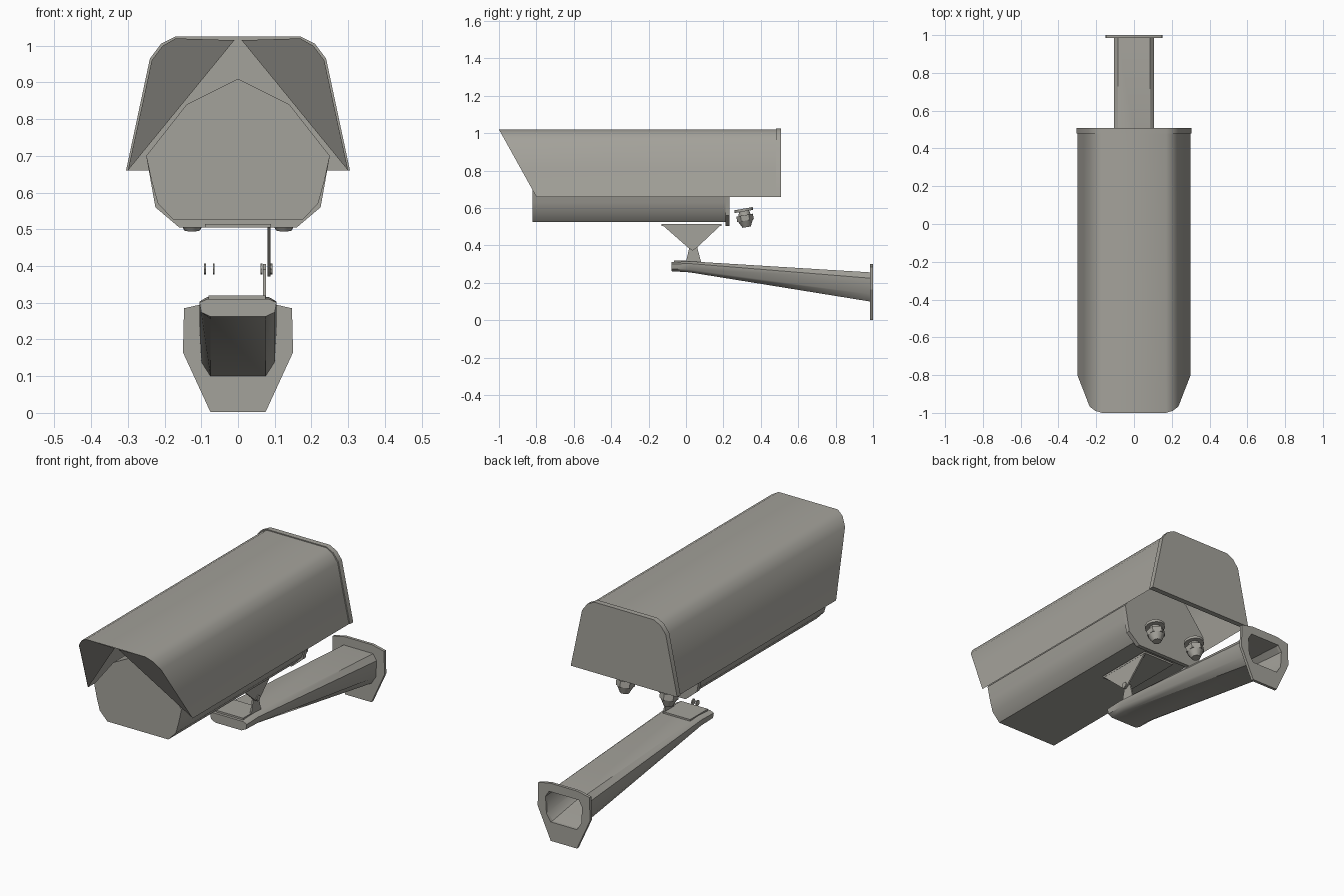
import bpy, bmesh, math
from mathutils import Matrix, Vector

if "Cube" in bpy.data.objects:
    bpy.data.objects.remove(bpy.data.objects["Cube"])

grey = bpy.data.materials.new("warm_grey")
grey.diffuse_color = (0.37, 0.36, 0.325, 1)
grey.use_nodes = True
grey.node_tree.nodes["Principled BSDF"].inputs["Base Color"].default_value = grey.diffuse_color


def finish(name, bm, smooth=30):
    bmesh.ops.recalc_face_normals(bm, faces=bm.faces)
    me = bpy.data.meshes.new(name)
    bm.to_mesh(me)
    bm.free()
    ob = bpy.data.objects.new(name, me)
    bpy.context.collection.objects.link(ob)
    me.materials.append(grey)
    if smooth:
        bpy.ops.object.select_all(action='DESELECT')
        ob.select_set(True)
        bpy.context.view_layer.objects.active = ob
        bpy.ops.object.shade_smooth_by_angle(angle=math.radians(smooth))
    return ob


def loft(name, loops, closed=True, caps=(True, True), smooth=30):
    """Skin a list of matching 3D point loops."""
    bm = bmesh.new()
    rings = [[bm.verts.new(p) for p in loop] for loop in loops]
    n = len(rings[0])
    for a, b in zip(rings, rings[1:]):
        for i in range(n if closed else n - 1):
            j = (i + 1) % n
            bm.faces.new((a[i], a[j], b[j], b[i]))
    for use, ring in zip(caps, (rings[0], rings[-1])):
        if use:
            bm.faces.new(ring)
    return finish(name, bm, smooth)


def mirror(half):
    """Half profile (x, z) from bottom to top, completed on the -x side."""
    return half + [(-x, z) for x, z in reversed(half) if x > 0]


def at_y(profile, y):
    return [(x, y, z) for x, z in profile]


def plate_x(name, x, t, outline):
    """Thin plate across x from a (y, z) outline."""
    return loft(name, [[(x + s * t / 2, y, z) for y, z in outline] for s in (-1, 1)], smooth=0)


def box(name, lo, hi):
    bm = bmesh.new()
    bmesh.ops.create_cube(bm, size=1)
    size = Vector(hi) - Vector(lo)
    mid = (Vector(hi) + Vector(lo)) / 2
    bmesh.ops.transform(bm, matrix=Matrix.Translation(mid) @ Matrix.Diagonal((*size, 1)), verts=bm.verts)
    return finish(name, bm, 0)


# Sunshield with slanted front edge
def slant(z):
    return -1 + 0.2 * (1.02 - z) / 0.36


hood = mirror([(0.30, 0.66), (0.265, 0.82), (0.235, 0.96), (0.205, 1.0), (0.17, 1.02)])
loft("sunshield", [[(x, slant(z), z) for x, z in hood], at_y(hood, 0.49)],
     closed=False, caps=(False, False), smooth=50)

# Webs that close the sunshield mouth down to a V opening
bm = bmesh.new()
for s in (-1, 1):
    pts = [(x * s, z) for x, z in hood[:5]] + [(0.01 * s, 1.015)]
    bm.faces.new([bm.verts.new((x, slant(z) + 0.002, z)) for x, z in pts])
finish("mouth_webs", bm, 0)

# Rear cap of the sunshield
rim = mirror([(0.305, 0.66), (0.24, 0.965), (0.21, 1.005), (0.17, 1.025)])
loft("rear_cap", [at_y(rim, 0.48), at_y(rim, 0.508)])

# Camera housing
body = mirror([(0.175, 0.525), (0.218, 0.57), (0.235, 0.63), (0.25, 0.70), (0.14, 0.84), (0, 0.91)])
loft("camera_housing", [at_y(body, -0.82), at_y(body, 0.21)])
end = mirror([(0.16, 0.505), (0.225, 0.56), (0.25, 0.70), (0.14, 0.84), (0, 0.91)])
loft("housing_end_plate", [at_y(end, 0.21), at_y(end, 0.232)])

# Cable glands: flange, nut and rounded tip stacked downward
for side, s in (("left", -1), ("right", 1)):
    bm = bmesh.new()
    for r1, r2, z1, z2, n in ((0.05, 0.05, 0.03, 0.045, 12), (0.032, 0.028, 0.01, 0.03, 12),
                              (0.045, 0.045, -0.02, 0.01, 6), (0.022, 0.04, -0.055, -0.02, 12)):
        bmesh.ops.create_cone(bm, cap_ends=True, segments=n, radius1=r1, radius2=r2, depth=z2 - z1,
                              matrix=Matrix.Translation((0, 0, (z1 + z2) / 2)))
    bmesh.ops.transform(bm, verts=bm.verts, matrix=Matrix.Translation((0.125 * s, 0.315, 0.552))
                        @ Matrix.Rotation(math.radians(10), 4, 'X'))
    finish(side + "_cable_gland", bm)

# Tilt bracket under the housing
box("bracket_top_plate", (-0.09, -0.13, 0.505), (0.09, 0.19, 0.515))
plate_x("bracket_upper_ear", 0.085, 0.008,
        [(-0.13, 0.512), (0.19, 0.512), (0.055, 0.385), (0.035, 0.372), (0.015, 0.385)])
plate_x("bracket_lower_ear", 0.072, 0.008,
        [(0.0, 0.312), (0.08, 0.312), (0.06, 0.39), (0.035, 0.405), (0.018, 0.39)])
box("bracket_base_plate", (-0.08, -0.065, 0.31), (0.075, 0.08, 0.32))
for i, x in enumerate((-0.09, -0.066, 0.064, 0.091)):
    bm = bmesh.new()
    bmesh.ops.create_cone(bm, cap_ends=True, segments=8, radius1=0.015, radius2=0.015, depth=0.005,
                          matrix=Matrix.Translation((x, 0.035, 0.392)) @ Matrix.Rotation(math.pi / 2, 4, 'Y'))
    finish("pivot_washer_%d" % (i + 1), bm)


# Wall arm: tapering hollow tube, open toward the wall
def arm_section(y, bottom, top):
    h = top - bottom
    half = [(0.075, bottom), (0.1, bottom + 0.25 * h), (0.105, top - 0.2 * h), (0.085, top)]
    return at_y(mirror(half), y)


loft("wall_arm", [arm_section(-0.078, 0.262, 0.31), arm_section(0.02, 0.256, 0.315),
                  arm_section(0.985, 0.10, 0.256)], caps=(True, False), smooth=40)

# Wall flange around the open end of the arm
outer = mirror([(0.075, 0.002), (0.15, 0.165), (0.147, 0.285), (0.08, 0.30)])
inner = [(x, z) for x, _, z in arm_section(0, 0.10, 0.256)]
loft("wall_flange", [at_y(inner, 0.985), at_y(outer, 0.985), at_y(outer, 1.0),
                     at_y(inner, 1.0), at_y(inner, 0.985)], caps=(False, False), smooth=20)
